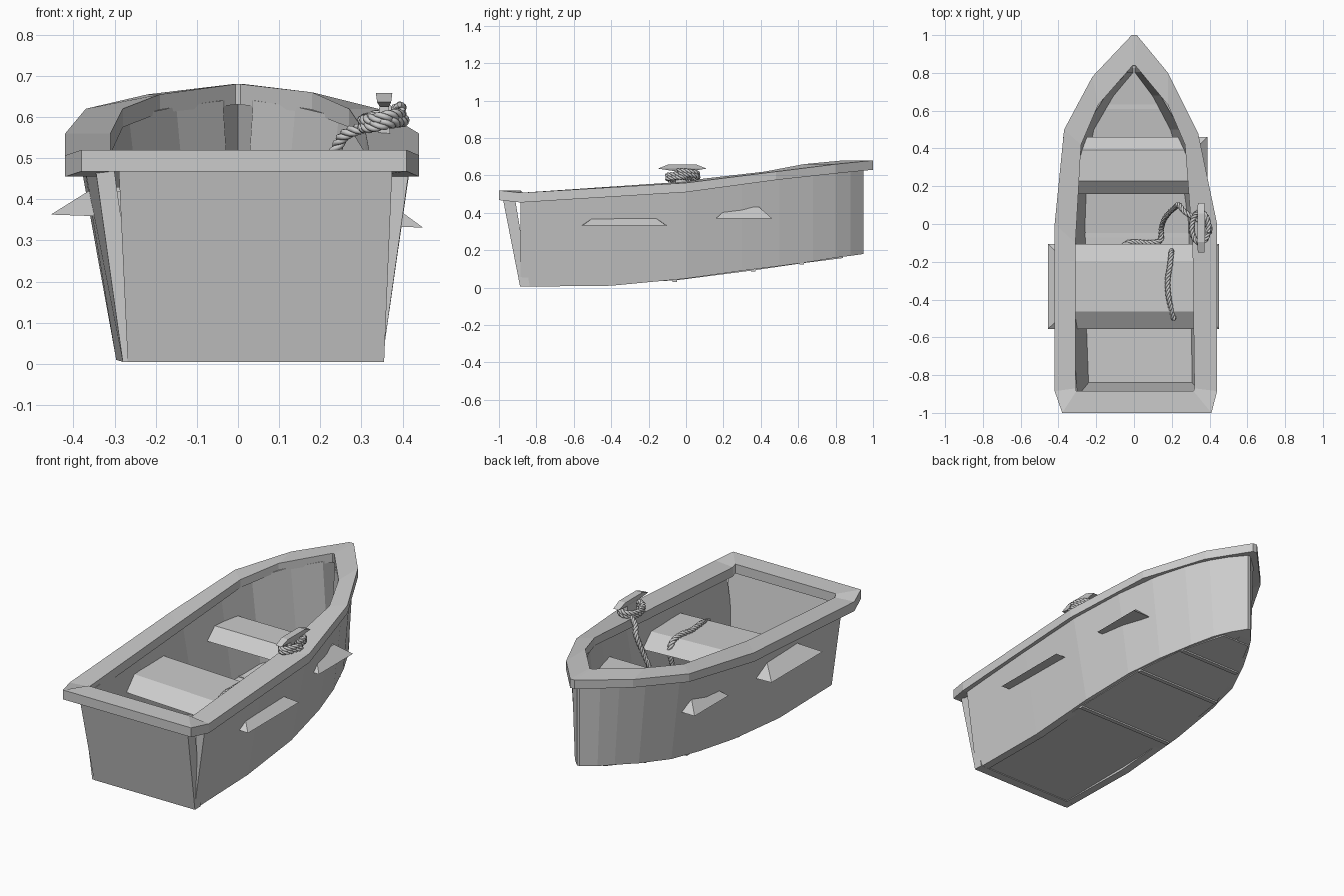
import bpy, bmesh, math
from mathutils import Vector

if "Cube" in bpy.data.objects:
    bpy.data.objects.remove(bpy.data.objects["Cube"])

grey = bpy.data.materials.new("weathered grey")
grey.diffuse_color = (0.6, 0.6, 0.6, 1)
grey.use_nodes = True
grey.node_tree.nodes["Principled BSDF"].inputs["Base Color"].default_value = grey.diffuse_color


def loft(name, rings, cyclic=False):
    """Skin a list of equal-sized rings; cap the ends unless cyclic."""
    bm = bmesh.new()
    vs = [[bm.verts.new(p) for p in r] for r in rings]
    n = len(rings[0])
    for i in range(len(vs) if cyclic else len(vs) - 1):
        a, b = vs[i], vs[(i + 1) % len(vs)]
        for j in range(n):
            k = (j + 1) % n
            bm.faces.new((a[j], a[k], b[k], b[j]))
    if not cyclic:
        bm.faces.new(vs[0])
        bm.faces.new(vs[-1])
    bmesh.ops.recalc_face_normals(bm, faces=bm.faces)
    me = bpy.data.meshes.new(name)
    bm.to_mesh(me)
    bm.free()
    me.materials.append(grey)
    ob = bpy.data.objects.new(name, me)
    bpy.context.collection.objects.link(ob)
    return ob


def rect(x0, x1, y0, y1, z):
    return [(x0, y0, z), (x1, y0, z), (x1, y1, z), (x0, y1, z)]


# Hull sides: y, centre x, half width at bottom and top, thickness, bottom z, top z
stations = [(-0.885, 0.035, 0.315, 0.382, 0.045, 0.005, 0.48),
            (-0.4, 0.022, 0.318, 0.40, 0.045, 0.01, 0.505),
            (0, 0.015, 0.315, 0.405, 0.045, 0.048, 0.53),
            (0.3, 0, 0.29, 0.36, 0.045, 0.09, 0.57),
            (0.5, -0.01, 0.25, 0.305, 0.05, 0.115, 0.60),
            (0.68, -0.005, 0.18, 0.225, 0.08, 0.14, 0.625),
            (0.8, 0, 0.12, 0.152, 0.115, 0.16, 0.64),
            (0.88, 0, 0.07, 0.088, 0.09, 0.17, 0.645),
            (0.95, 0, 0.008, 0.008, 0.01, 0.18, 0.65)]
for side, s in (("left", -1), ("right", 1)):
    rings = []
    for y, cx, wb, wt, th, zb, zt in stations:
        ib, it = max(wb - th, 0), max(wt - th, 0)
        rings.append([(cx + s * wb, y, zb), (cx + s * wt, y, zt),
                      (cx + s * it, y, zt), (cx + s * ib, y, zb)])
    loft(side + "_hull_side", rings)

# Leaning transom board
loft("transom", [
    [(-0.268, -0.887, 0.005), (0.355, -0.887, 0.005), (0.355, -0.835, 0.005), (-0.268, -0.835, 0.005)],
    [(-0.29, -0.98, 0.48), (0.375, -0.98, 0.48), (0.375, -0.915, 0.48), (-0.29, -0.915, 0.48)]])

# Rim: outer x, y, inner x, y, bottom z, top z
rim = [(-0.38, -1, -0.305, -0.885, 0.468, 0.52), (-0.42, -0.885, -0.31, -0.87, 0.455, 0.507),
       (-0.42, 0, -0.31, -0.1, 0.51, 0.56), (-0.37, 0.5, -0.28, 0.42, 0.575, 0.62),
       (-0.22, 0.78, -0.19, 0.63, 0.61, 0.655), (-0.012, 1, -0.006, 0.84, 0.63, 0.68),
       (0.015, 1, 0.006, 0.84, 0.63, 0.68), (0.18, 0.8, 0.18, 0.63, 0.61, 0.66),
       (0.34, 0.48, 0.27, 0.42, 0.575, 0.62), (0.44, 0, 0.31, -0.1, 0.51, 0.56),
       (0.44, -0.885, 0.32, -0.87, 0.455, 0.507), (0.41, -1, 0.315, -0.885, 0.468, 0.52)]
loft("rim", [[(ox, oy, zb), (ox, oy, zt), (ix, iy, zt), (ix, iy, zb)]
             for ox, oy, ix, iy, zb, zt in rim], cyclic=True)

# Floor panels and the cross beams between them: y, half width, z, centre x
floor = [(-0.87, 0.30, 0.009, 0.035), (-0.06, 0.30, 0.038, 0.015), (0.36, 0.265, 0.092, 0),
         (0.62, 0.19, 0.13, 0), (0.84, 0.085, 0.158, 0)]
for i in range(4):
    loft(f"floor_panel_{i + 1}", [
        [(c - w, y, z), (c + w, y, z), (c + w, y, z + 0.025), (c - w, y, z + 0.025)]
        for y, w, z, c in floor[i:i + 2]])
for i, (y, w, z, c) in enumerate(floor[1:4]):
    loft(f"floor_beam_{i + 1}", [rect(c - w, c + w, y - 0.012, y + 0.012, z - 0.007),
                                 rect(c - w, c + w, y - 0.012, y + 0.012, z + 0.027)])


# Seats: bevelled slabs whose ends pass through the hull
def seat(name, x0, x1, y0, y1, z, h, b, roll):
    ob = loft(name, [rect(x0, x1, y0, y1, 0), rect(x0 + b, x1 - b, y0 + b, y1 - b, h)])
    ob.location.z = z
    ob.rotation_euler.y = roll


seat("main_seat", -0.455, 0.45, -0.555, -0.105, 0.347, 0.062, 0.092, math.radians(2))
seat("bow_seat", -0.375, 0.388, 0.16, 0.46, 0.37, 0.06, 0.068, 0)

# Mooring cleat on the right rim
loft("cleat_post", [rect(0.34, 0.37, -0.055, 0.025, 0.54), rect(0.344, 0.366, -0.055, 0.025, 0.635)])
loft("cleat_horn", [rect(0.345, 0.366, -0.07, 0.035, 0.624),
                    rect(0.338, 0.372, -0.15, 0.11, 0.636),
                    rect(0.335, 0.375, -0.095, 0.055, 0.658)])


# Twisted three-strand rope along a smoothed path
def smooth_path(pts, per=14):
    out = []
    for i in range(len(pts) - 1):
        p0, p1, p2, p3 = pts[max(i - 1, 0)], pts[i], pts[i + 1], pts[min(i + 2, len(pts) - 1)]
        for k in range(per):
            t = k / per
            out.append(0.5 * (2 * p1 + (p2 - p0) * t + (2 * p0 - 5 * p1 + 4 * p2 - p3) * t * t
                              + (3 * p1 - p0 - 3 * p2 + p3) * t ** 3))
    return out + [pts[-1]]


path = []
for i in range(25):
    a = math.radians(-20 + i * 31)
    x = 0.35 + 0.045 * math.cos(a)
    path.append((x, -0.018 + 0.08 * math.sin(a), 0.612 - 0.034 * i / 24 + (x - 0.35) * 0.25))
path += [(0.275, 0.06, 0.565), (0.24, 0.1, 0.525), (0.22, 0.09, 0.46), (0.17, 0.04, 0.28),
         (0.145, -0.02, 0.12), (0.14, -0.085, 0.085), (0.08, -0.1, 0.08), (-0.03, -0.1, 0.08),
         (-0.08, -0.17, 0.075), (0, -0.28, 0.07), (0.14, -0.26, 0.09), (0.2, -0.2, 0.2),
         (0.2, -0.145, 0.33), (0.197, -0.16, 0.392), (0.19, -0.22, 0.412), (0.178, -0.3, 0.41),
         (0.185, -0.4, 0.41), (0.212, -0.505, 0.375)]
pts = smooth_path([Vector(p) for p in path])

curve = bpy.data.curves.new("rope", "CURVE")
curve.dimensions = "3D"
curve.bevel_depth = 0.0075
curve.bevel_resolution = 1
curve.use_fill_caps = True
strands = [[], [], []]
normal, angle = Vector((0, 0, 1)), 0
for i, p in enumerate(pts):
    t = (pts[min(i + 1, len(pts) - 1)] - pts[max(i - 1, 0)]).normalized()
    normal = (normal - t * normal.dot(t)).normalized()
    side = t.cross(normal)
    if i:
        angle += (p - pts[i - 1]).length * 2 * math.pi / 0.065
    for k in range(3):
        a = angle + k * math.tau / 3
        strands[k].append(p + 0.0078 * (normal * math.cos(a) + side * math.sin(a)))
for st in strands:
    sp = curve.splines.new("POLY")
    sp.points.add(len(st) - 1)
    for q, p in zip(sp.points, st):
        q.co = (*p, 1)
curve.materials.append(grey)
rope = bpy.data.objects.new("rope", curve)
bpy.context.collection.objects.link(rope)
bpy.context.view_layer.objects.active = rope
rope.select_set(True)
bpy.ops.object.convert(target="MESH")
bpy.ops.object.shade_smooth()
